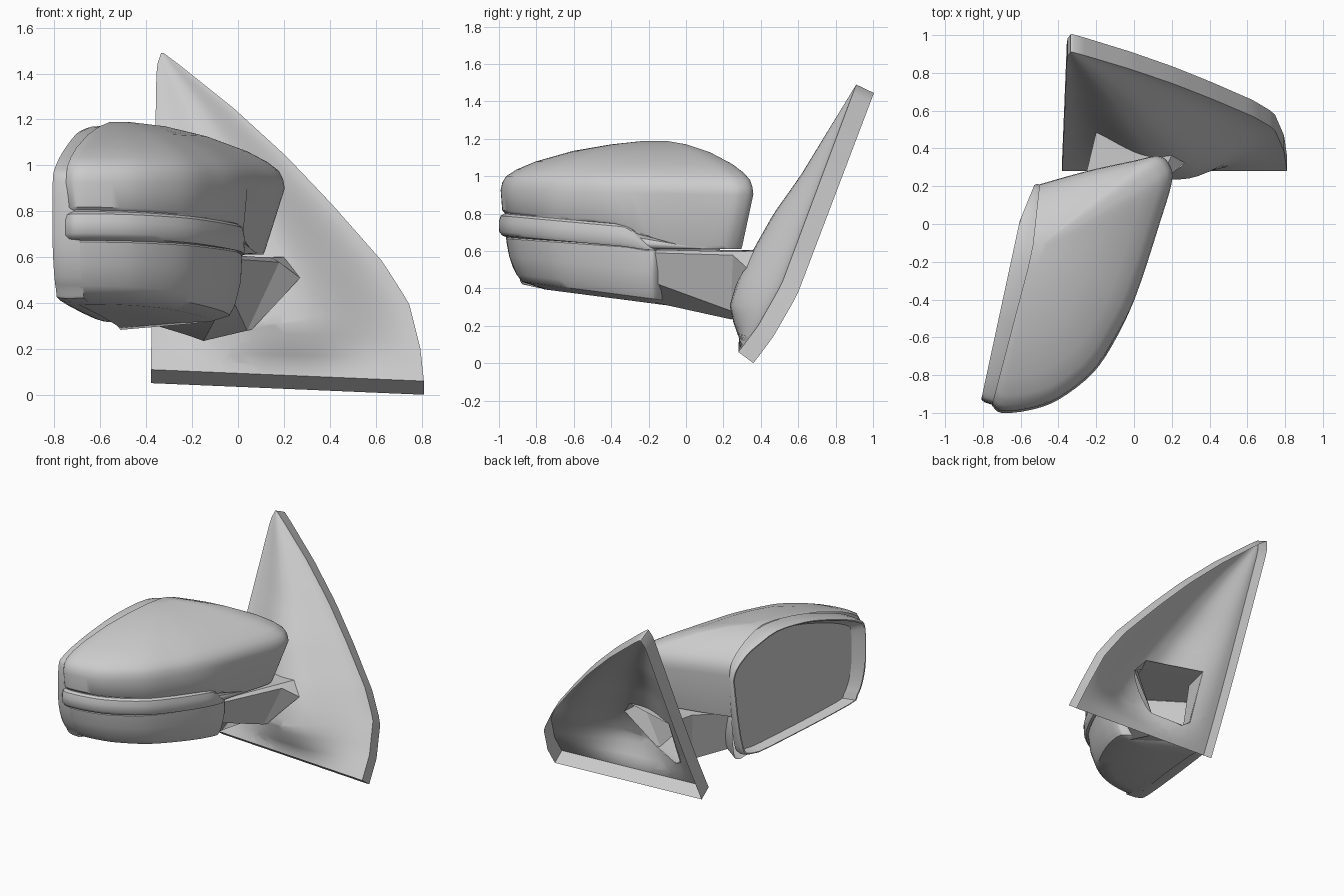
import bpy, bmesh, math
from mathutils import Vector

if "Cube" in bpy.data.objects:
    bpy.data.objects.remove(bpy.data.objects["Cube"], do_unlink=True)

grey = bpy.data.materials.new("plain_grey")
grey.use_nodes = True
grey.diffuse_color = (0.6, 0.6, 0.6, 1)
grey.node_tree.nodes["Principled BSDF"].inputs["Base Color"].default_value = (0.6, 0.6, 0.6, 1)


def finish(bm, name, angle=35):
    bmesh.ops.recalc_face_normals(bm, faces=bm.faces)
    me = bpy.data.meshes.new(name)
    bm.to_mesh(me)
    bm.free()
    ob = bpy.data.objects.new(name, me)
    bpy.context.collection.objects.link(ob)
    me.materials.append(grey)
    bpy.ops.object.select_all(action='DESELECT')
    ob.select_set(True)
    bpy.context.view_layer.objects.active = ob
    bpy.ops.object.shade_smooth_by_angle(angle=math.radians(angle))
    return ob


def interp(table, t):
    """Piecewise linear lookup in a sorted list of pairs."""
    for (a, fa), (b, fb) in zip(table, table[1:]):
        if t <= b:
            return fa + (fb - fa) * max(0, (t - a) / (b - a))
    return table[-1][1]


def smoothstep(t):
    t = min(1, max(0, t))
    return t * t * (3 - 2 * t)


def smooth_path(pts, n=4):
    """Catmull-Rom curve through an open list of points."""
    p = [Vector(q) for q in pts]
    p = [p[0]] + p + [p[-1]]
    out = []
    for a, b, c, d in zip(p, p[1:], p[2:], p[3:]):
        for i in range(n):
            t = i / n
            out.append(0.5 * (2 * b + (c - a) * t + (2 * a - 5 * b + 4 * c - d) * t * t
                              + (3 * b - a - 3 * c + d) * t ** 3))
    return out + [p[-1]]


def loft(bm, rings, closed=True):
    rows = [[bm.verts.new(p) for p in r] for r in rings]
    n = len(rows[0])
    for r, s in zip(rows, rows[1:]):
        for i in range(n if closed else n - 1):
            j = (i + 1) % n
            bm.faces.new((r[i], r[j], s[j], s[i]))
    return rows


# Mounting plate: bulged sheet whose edge is turned back as a flange
RIGHT = [(.06, .81), (.2, .795), (.4, .745), (.58, .63), (.83, .41),
         (1.04, .21), (1.25, -.02), (1.45, -.27), (1.49, -.325)]
LEFT = [(.06, -.38), (1.43, -.355), (1.49, -.335)]
RIGHT_Y = [(.06, .28), (.2, .385), (.42, .51), (1.49, .91)]
BULGE = [(.06, 0), (.11, .025), (.2, .11), (.3, .18), (.42, .205), (.5, .205),
         (.8, .16), (1, .1), (1.49, 0)]


def plate_y(x, z):
    l, r = interp(LEFT, z), interp(RIGHT, z)
    u = min(1, max(0, (x - l) / (r - l)))
    left_y = .28 + .63 * (z - .06) / 1.43
    bump = smoothstep((u - .03) / .47) * smoothstep((1 - u) / .45)
    return left_y * (1 - u) + interp(RIGHT_Y, z) * u - interp(BULGE, z) * bump


arm_end = [(x, plate_y(x, z), z) for x, z in
           [(.2, .6), (.27, .51), (.06, .285), (-.15, .24), (-.2, .27), (-.2, .605)]]

bm = bmesh.new()
rows = []
ROWS, COLS = 30, 24
for i in range(ROWS + 1):
    z = .06 + 1.43 * i / ROWS
    l, r = interp(LEFT, z), interp(RIGHT, z)
    row = []
    for j in range(COLS + 1):
        x = l + (r - l) * j / COLS
        lift = .05 * (1 - j / COLS) * (1 - i / ROWS) ** 4
        row.append((x, plate_y(x, z), z + lift))
    rows.append(row)
loft(bm, rows, closed=False)
rim = [e for e in bm.edges if e.is_boundary]
ext = bmesh.ops.extrude_edge_only(bm, edges=rim)["geom"]
for v in ext:
    if isinstance(v, bmesh.types.BMVert):
        v.co += Vector((0, .08 + .01 * v.co.z, -.06 + .01 * v.co.z))
# Opening into the hollow arm
sides = []
for a, b in zip(arm_end, arm_end[1:] + arm_end[:1]):
    normal = Vector((b[2] - a[2], 0, a[0] - b[0])).normalized()
    sides.append((Vector(a), normal))
centre = sum((Vector(p) for p in arm_end), Vector()) / len(arm_end)
sides = [(p, n if (centre - p).dot(n) < 0 else -n) for p, n in sides]
for p, n in sides:
    near = [f for f in bm.faces if (f.calc_center_median() - centre).length < .4]
    geom = near + list({e for f in near for e in f.edges}) + list({v for f in near for v in f.verts})
    bmesh.ops.bisect_plane(bm, geom=geom, plane_co=p, plane_no=n)
hole = [f for f in bm.faces if all((f.calc_center_median() - p).dot(n) < 0 for p, n in sides)]
bmesh.ops.delete(bm, geom=hole, context='FACES')
finish(bm, "mounting_plate", 40)

# Hollow arm between the plate and the housing
bm = bmesh.new()
arm_start = [(-.01, -.17, .607), (.005, -.17, .59), (-.03, -.17, .43),
             (-.1, -.17, .325), (-.4, .05, .315), (-.48, .12, .607)]
arm_mid = [(.15, .26, .597), (.18, .25, .578), (.04, .24, .28),
           (-.15, .24, .235), (-.22, .25, .26), (-.25, .28, .605)]
loft(bm, [arm_start, arm_mid, arm_end])
finish(bm, "arm", 30)

# Housing: stacked plan outlines shrinking towards the ridge point, open behind the bezel
RIDGE = Vector((-.54, -.15))
tip = [(-.1, -.6), (-.22, -.78), (-.4, -.92), (-.55, -.975), (-.7, -.99), (-.75, -.95)]
upper = smooth_path([(-.5, .21), (-.25, .28), (0, .335), (.13, .36), (.19, .31),
                     (.2, .22), (.135, 0), (.01, -.38)] + tip)
lower = smooth_path([(-.5, .2), (-.35, .1), (-.2, .0), (-.05, -.1), (.03, -.16),
                     (.045, -.2), (.035, -.27), (-.005, -.4)] + tip)


def level(outline, k, z, slope=0, k_in=None, z_in=None, drop=0):
    ring = []
    for p in outline:
        f = smoothstep((p.y + .34) / .18)
        kk = k if k_in is None else k + (k_in - k) * f
        q = RIDGE + (p - RIDGE) * kk
        zz = z + slope * (q.y + .95) - drop * max(0, q.x + .3)
        if z_in is not None:
            zz += (z_in - zz) * f
        ring.append((q.x, q.y, zz))
    return ring


bm = bmesh.new()
rings = [level(lower, k, z, s) for k, z, s in
         [(.3, .42, -.13), (.72, .42, -.13), (.86, .445, -.13), (.9, .48, -.12), (.945, .57, -.1)]]
rings += [level(lower, .965, .665, -.07, .95, .6), level(lower, .955, .672, -.07, .945, .604)]
rings += [level(lower, k, z, -.09, .95, zi) for k, z, zi in
          [(.99, .68, .606), (1.01, .7, .607), (1.012, .75, .608), (1.0, .785, .609), (.975, .797, .61)]]
rings += [level(upper, .975, .803, -.1, .875, .612), level(upper, .99, .815, -.1, .885, .63)]
rings += [level(upper, k, z, drop=.05) for k, z in
          [(1, .925), (.99, .965), (.965, 1), (.9, 1.035), (.78, 1.078),
           (.54, 1.135), (.3, 1.17), (.1, 1.188)]]
stack = loft(bm, rings, closed=False)
bm.faces.new(stack[0])
bm.faces.new(stack[-1])
finish(bm, "housing", 38)

# Bezel with recessed glass, the rim widest at the outer end
bezel = smooth_path([(.21, .9), (.19, .97), (.13, 1.045), (.04, 1.11), (-.15, 1.17), (-.4, 1.155),
                     (-.58, 1.115), (-.77, 1.055), (-.91, .99), (-.95, .93), (-.955, .7), (-.93, .55),
                     (-.88, .45), (-.8, .405), (-.2, .335), (.08, .32), (.14, .39), (.18, .62)], 3)


def bezel_ring(depth, k, hub_y=-.35):
    ring = []
    for y, z in bezel:
        y, z = hub_y + (y - hub_y) * k, .75 + (z - .75) * k
        d = depth * (1 - .6 * max(0, y) / .21)
        ring.append((-.75 + .2155 * (y + .95) - d, y + .25 * d, z))
    return ring


bm = bmesh.new()
stack = loft(bm, [bezel_ring(-.06, .99), bezel_ring(0, 1), bezel_ring(.04, .995), bezel_ring(.06, .98),
                  bezel_ring(.06, .965), bezel_ring(.01, .91, .1)])
bm.faces.new(stack[-1])
finish(bm, "mirror_bezel_and_glass", 30)
